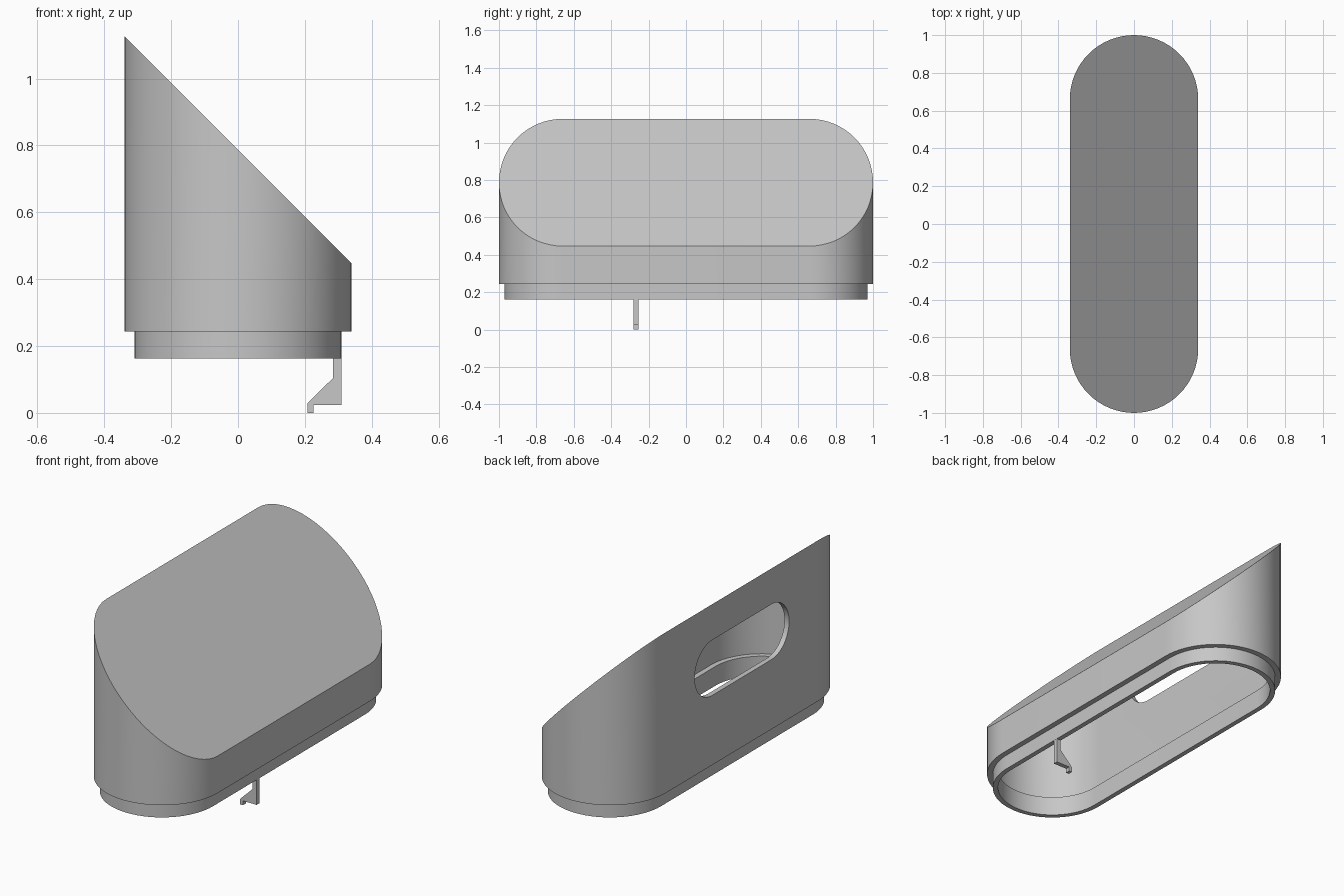
import bpy
import bmesh
from math import cos, sin, pi

cube = bpy.data.objects.get("Cube")
if cube:
    bpy.data.objects.remove(cube, do_unlink=True)

grey = bpy.data.materials.new("plain grey")
grey.use_nodes = True
GREY = (0.57, 0.57, 0.57, 1)
grey.diffuse_color = GREY
grey.node_tree.nodes["Principled BSDF"].inputs["Base Color"].default_value = GREY

STRAIGHT = 0.66   # half length of the straight sides


def stadium(radius, straight, steps=32):
    """Counter-clockwise rounded-slot outline, long along the second axis."""
    pts = []
    for start, centre in ((0, straight), (pi, -straight)):
        for i in range(steps + 1):
            a = start + pi * i / steps
            pts.append((radius * cos(a), centre + radius * sin(a)))
    return pts


def make_object(name, rings):
    """Skin a stack of matching outlines and cap both ends."""
    bm = bmesh.new()
    loops = [[bm.verts.new(p) for p in ring] for ring in rings]
    n = len(loops[0])
    for low, high in zip(loops, loops[1:]):
        for i in range(n):
            j = (i + 1) % n
            bm.faces.new((low[i], low[j], high[j], high[i]))
    bm.faces.new(loops[0][::-1])
    bm.faces.new(loops[-1])
    bmesh.ops.recalc_face_normals(bm, faces=bm.faces)
    mesh = bpy.data.meshes.new(name)
    bm.to_mesh(mesh)
    bm.free()
    mesh.materials.append(grey)
    obj = bpy.data.objects.new(name, mesh)
    bpy.context.collection.objects.link(obj)
    return obj


def level(radius, z):
    return [(x, y, z) for x, y in stadium(radius, STRAIGHT)]


def slant(radius, middle):
    return [(x, y, middle - x) for x, y in stadium(radius, STRAIGHT)]


# Hollow shell: inner lid, down the inside, under the collar, up to the slanted lid
shell = make_object("slanted_housing", [
    slant(0.312, 0.747), level(0.312, 0.268),
    level(0.283, 0.268), level(0.283, 0.162),
    level(0.31, 0.162), level(0.31, 0.243),
    level(0.34, 0.243), slant(0.34, 0.787)])

# Rounded slot through the tall wall
cutter = make_object("slot_cutter", [
    [(x, y, 0.778 + z) for z, y in stadium(0.152, 0.258)] for x in (-0.5, -0.2)])
cutter.hide_render = True
cut = shell.modifiers.new("slot", 'BOOLEAN')
cut.operation = 'DIFFERENCE'
cut.solver = 'EXACT'
cut.object = cutter
bpy.ops.object.select_all(action='DESELECT')
bpy.context.view_layer.objects.active = shell
shell.select_set(True)
bpy.ops.object.modifier_apply(modifier=cut.name)
bpy.data.objects.remove(cutter, do_unlink=True)
bpy.ops.object.shade_smooth_by_angle(angle=pi / 6)

# Small hooked clip hanging from the collar
clip_profile = [(0.284, 0.17), (0.284, 0.104), (0.208, 0.029), (0.208, 0),
                (0.226, 0), (0.226, 0.024), (0.309, 0.024), (0.309, 0.17)]
make_object("hook_clip", [[(x, y, z) for x, z in clip_profile]
                          for y in (-0.28, -0.255)])
